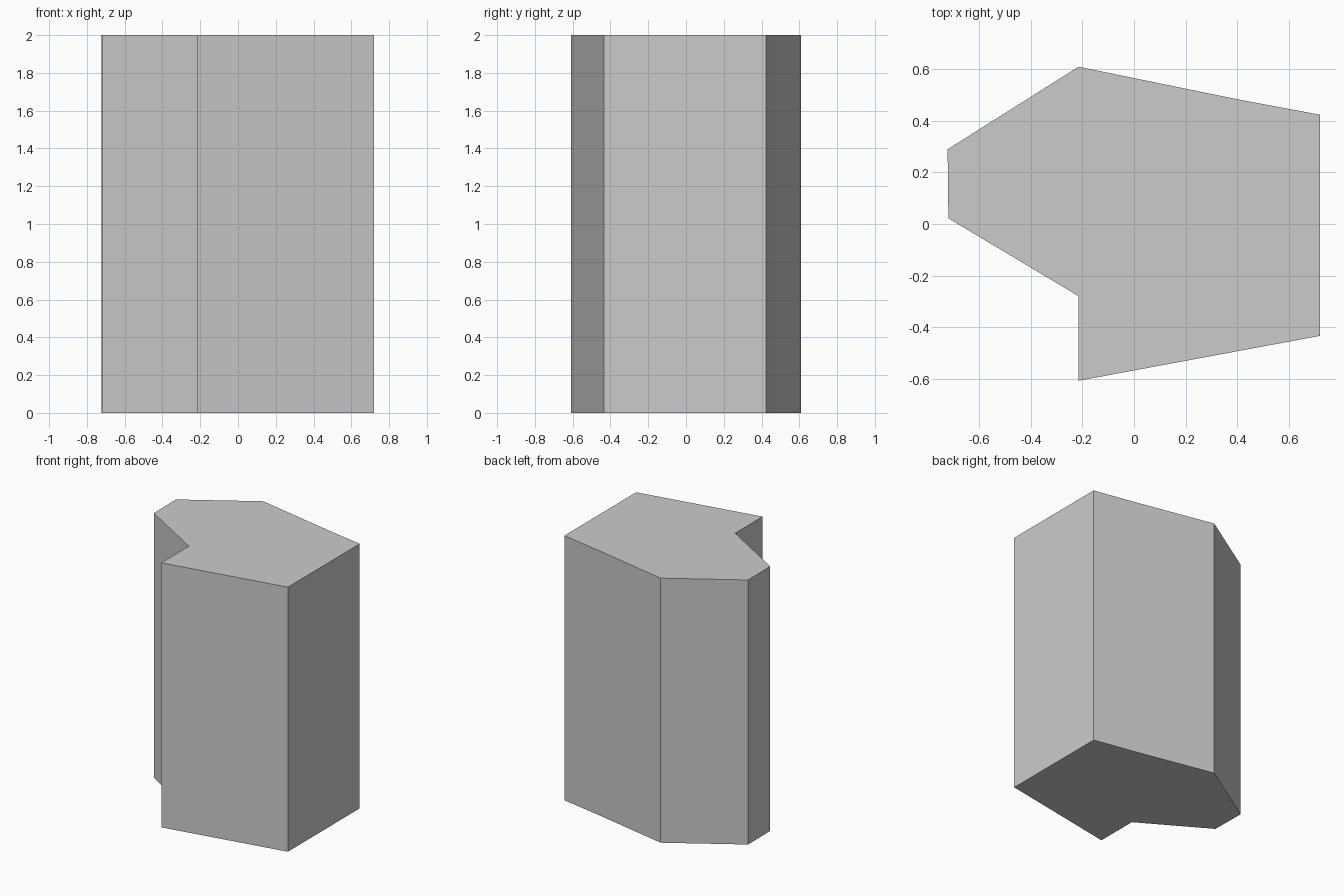
import bpy
import bmesh

if "Cube" in bpy.data.objects:
    bpy.data.objects.remove(bpy.data.objects["Cube"])

HEIGHT = 2.0

# Outline of the block seen from above, counter-clockwise
outline = [
    (-0.215, -0.608), (0.721, -0.434), (0.721, 0.424), (0.40, 0.484),
    (-0.215, 0.61), (-0.723, 0.29), (-0.72, 0.022), (-0.215, -0.28),
]

# Extrude the outline into a closed prism
bm = bmesh.new()
base = bm.faces.new([bm.verts.new((x, y, 0)) for x, y in outline])
top = bmesh.ops.extrude_face_region(bm, geom=[base], use_keep_orig=True)
bmesh.ops.translate(bm, vec=(0, 0, HEIGHT),
                    verts=[v for v in top["geom"] if isinstance(v, bmesh.types.BMVert)])
bmesh.ops.recalc_face_normals(bm, faces=bm.faces)

mesh = bpy.data.meshes.new("notched_block")
bm.to_mesh(mesh)
bm.free()
bpy.context.collection.objects.link(bpy.data.objects.new("notched_block", mesh))
